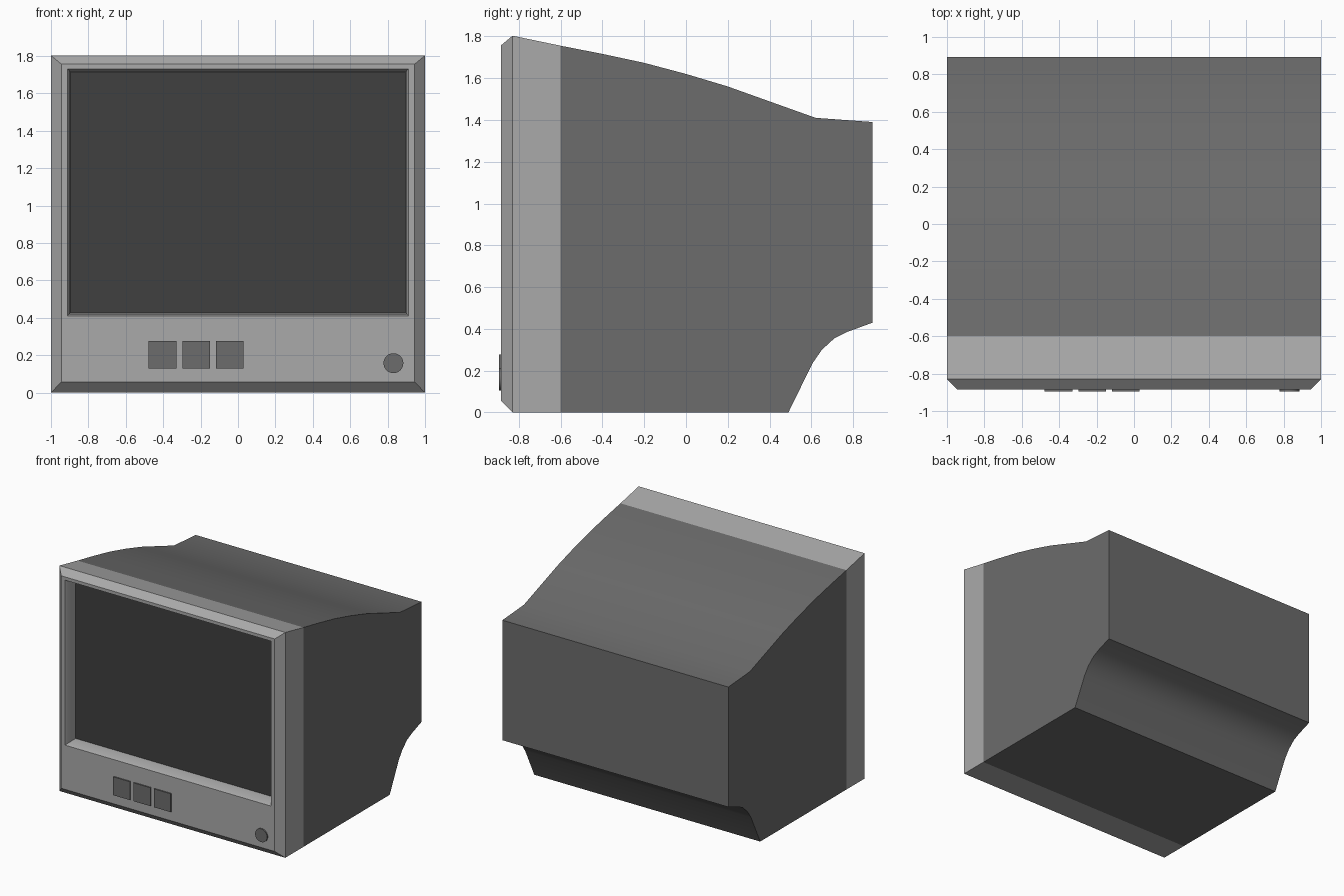
import bpy, bmesh, math

if "Cube" in bpy.data.objects:
    bpy.data.objects.remove(bpy.data.objects["Cube"])


def material(name, v):
    m = bpy.data.materials.new(name)
    m.diffuse_color = (v, v, v, 1)
    m.use_nodes = True
    m.node_tree.nodes["Principled BSDF"].inputs["Base Color"].default_value = m.diffuse_color
    return m


LIGHT = material("light_grey", 0.40)
DARK = material("dark_grey", 0.15)
GLASS = material("screen_grey", 0.05)


def finish(name, bm, mat, angle=None):
    bmesh.ops.recalc_face_normals(bm, faces=bm.faces)
    me = bpy.data.meshes.new(name)
    bm.to_mesh(me)
    bm.free()
    me.materials.append(mat)
    ob = bpy.data.objects.new(name, me)
    bpy.context.collection.objects.link(ob)
    if angle:
        bpy.ops.object.select_all(action='DESELECT')
        ob.select_set(True)
        bpy.context.view_layer.objects.active = ob
        bpy.ops.object.shade_smooth_by_angle(angle=math.radians(angle))
    return ob


def bridge(bm, a, b):
    n = len(a)
    for i in range(n):
        j = (i + 1) % n
        bm.faces.new((a[i], a[j], b[j], b[i]))


# Rear housing: side profile (y, z) swept across the width, open behind the bezel
profile = [(-0.6, 0), (-0.6, 1.755), (-0.4, 1.716), (-0.2, 1.673), (0, 1.62),
           (0.2, 1.56), (0.62, 1.41), (0.893, 1.39), (0.893, 0.43),
           (0.77, 0.385), (0.71, 0.355), (0.65, 0.30), (0.605, 0.235), (0.49, 0)]
bm = bmesh.new()
sides = [[bm.verts.new((x, y, z)) for y, z in profile] for x in (-1, 1)]
bridge(bm, *sides)
for s in sides:
    bm.faces.new(s)
bm.faces.ensure_lookup_table()
bmesh.ops.recalc_face_normals(bm, faces=bm.faces)
bmesh.ops.delete(bm, geom=[bm.faces[0]], context='FACES_ONLY')
finish("rear_housing", bm, DARK, 25)

# Front bezel: rectangular rings (y, half width, bottom, top) from band to recess
rings = [(-0.6, 1, 0, 1.755), (-0.83, 1, 0, 1.803), (-0.885, 0.945, 0.057, 1.757),
         (-0.885, 0.912, 0.411, 1.731), (-0.865, 0.902, 0.420, 1.722),
         (-0.775, 0.895, 0.427, 1.715)]
bm = bmesh.new()
loops = [[bm.verts.new(p) for p in ((-w, y, b), (w, y, b), (w, y, t), (-w, y, t))]
         for y, w, b, t in rings]
for a, b in zip(loops, loops[1:]):
    bridge(bm, a, b)
finish("front_bezel", bm, LIGHT, 30)

# Screen at the bottom of the recess
y, w, b, t = rings[-1]
bm = bmesh.new()
f = bm.faces.new([bm.verts.new(p) for p in ((-w, y, b), (w, y, b), (w, y, t), (-w, y, t))])
ob = finish("screen", bm, GLASS)
if ob.data.polygons[0].normal.y > 0:
    ob.data.flip_normals()

# Three square control buttons
for i, x in enumerate((-0.404, -0.224, -0.044)):
    bm = bmesh.new()
    bmesh.ops.create_cube(bm, size=1)
    for v in bm.verts:
        v.co = (x + v.co.x * 0.148, -0.884 + v.co.y * 0.022, 0.204 + v.co.z * 0.147)
    finish(f"control_button_{i + 1}", bm, DARK)

# Round power button
bm = bmesh.new()
bmesh.ops.create_cone(bm, cap_ends=True, segments=32, radius1=0.053, radius2=0.053, depth=0.022)
for v in bm.verts:
    v.co = (0.831 + v.co.x, -0.884 + v.co.z, 0.158 + v.co.y)
finish("power_button", bm, DARK, 30)
